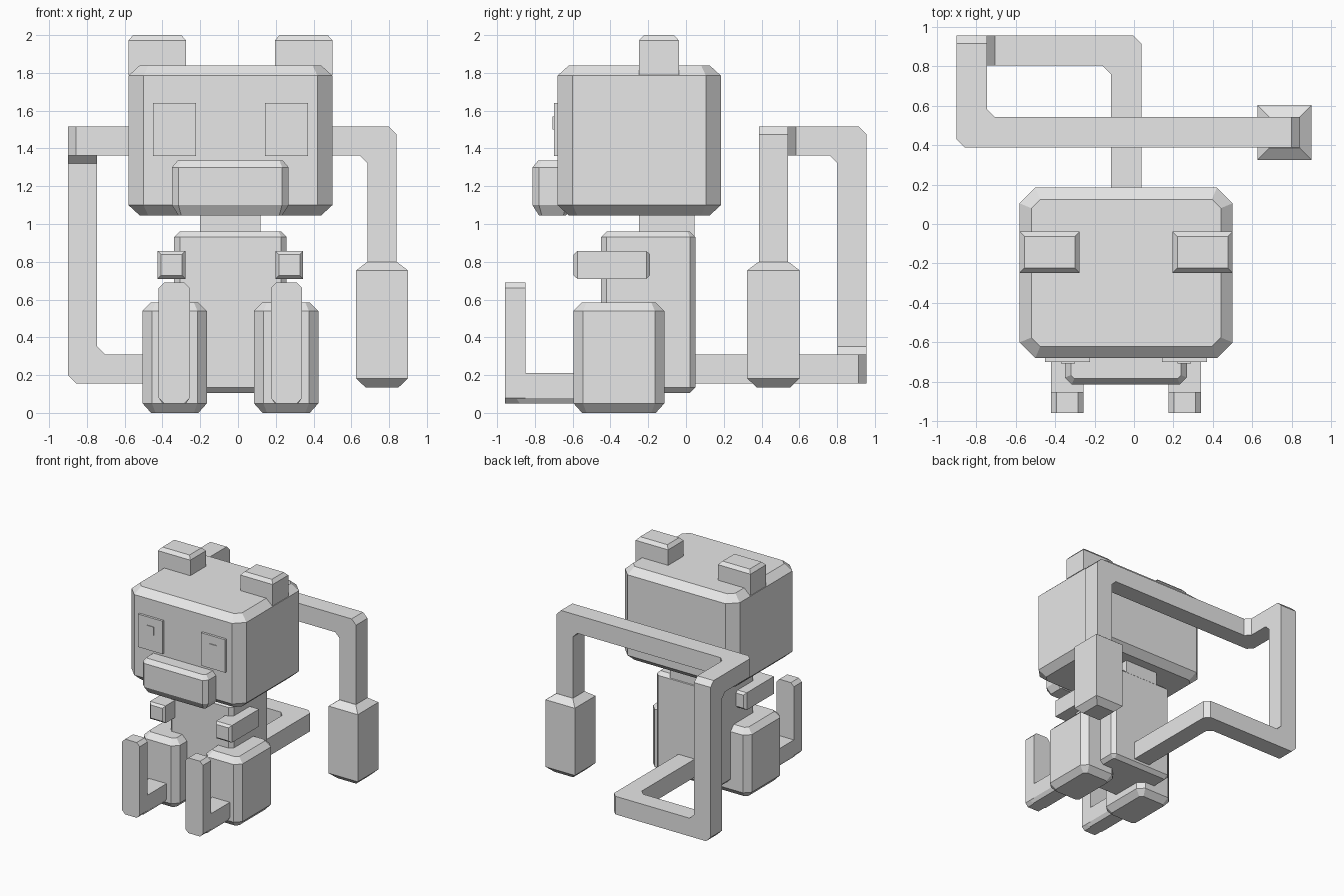
import bpy, bmesh
from mathutils import Vector

cube = bpy.data.objects.get("Cube")
if cube:
    bpy.data.objects.remove(cube, do_unlink=True)

GREY = (0.8, 0.8, 0.8, 1)
mat = bpy.data.materials.new("plain grey")
mat.use_nodes = True
mat.diffuse_color = GREY
mat.node_tree.nodes["Principled BSDF"].inputs["Base Color"].default_value = GREY


def loft(name, rings):
    """Skin a list of equal point rings and cap both ends."""
    bm = bmesh.new()
    loops = [[bm.verts.new(p) for p in ring] for ring in rings]
    n = len(loops[0])
    for a, b in zip(loops, loops[1:]):
        for i in range(n):
            j = (i + 1) % n
            bm.faces.new((a[i], a[j], b[j], b[i]))
    bm.faces.new(loops[0][::-1])
    bm.faces.new(loops[-1])
    bmesh.ops.recalc_face_normals(bm, faces=bm.faces)
    me = bpy.data.meshes.new(name)
    bm.to_mesh(me)
    bm.free()
    me.materials.append(mat)
    ob = bpy.data.objects.new(name, me)
    bpy.context.collection.objects.link(ob)
    return ob


def outline(u, v, cut, inset):
    """Rectangle with cut corners, shrunk by inset."""
    u0, u1, v0, v1 = u[0] + inset, u[1] - inset, v[0] + inset, v[1] - inset
    c = max(cut - 0.586 * inset, cut * 0.4)
    if not cut:
        return [(u0, v0), (u1, v0), (u1, v1), (u0, v1)]
    return [(u0 + c, v0), (u1 - c, v0), (u1, v0 + c), (u1, v1 - c),
            (u1 - c, v1), (u0 + c, v1), (u0, v1 - c), (u0, v0 + c)]


def block(name, x, y, z, cut=0, low=(0, 0), high=(0, 0), axis="z"):
    """Box along an axis; low and high are (inset, depth) of the end chamfers."""
    u, v, t = (x, y, z) if axis == "z" else (x, z, y)
    levels = [(t[0], low[0])]
    if low[1]:
        levels.append((t[0] + low[1], 0))
    if high[1]:
        levels.append((t[1] - high[1], 0))
    levels.append((t[1], high[0]))
    rings = []
    for h, inset in levels:
        pts = outline(u, v, cut, inset)
        rings.append([(a, b, h) if axis == "z" else (a, h, b) for a, b in pts])
    return loft(name, rings)


def tube(name, path, half, cut):
    """Square bar along a right-angled path, with chamfered bends."""
    pts = [Vector(p) for p in path]
    dirs = [(b - a).normalized() for a, b in zip(pts, pts[1:])]
    side = Vector((half, 0, 0))
    up = dirs[0].cross(side)
    offs = [side + up, up - side, -side - up, side - up]
    rings = [[pts[0] + o for o in offs]]
    for p, d0, d1 in zip(pts[1:], dirs, dirs[1:]):
        mitre = [o - d0 * o.dot(d1) for o in offs]
        rings.append([p + m - d0 * cut for m in mitre])
        rings.append([p + m + d1 * cut for m in mitre])
        offs = [m - d1 * m.dot(d1) for m in mitre]
    rings.append([pts[-1] + o for o in offs])
    return loft(name, rings)


MID = -0.04  # middle of the figure in x

# Head, snout, neck and body
block("head", (-0.58, 0.50), (-0.68, 0.185), (1.045, 1.84), 0.08, (0.06, 0.055), (0.06, 0.055))
block("snout", (-0.35, 0.268), (-0.813, -0.6), (1.045, 1.335), 0.035, (0.035, 0.055), (0.03, 0.035))
block("neck", (-0.20, 0.118), (-0.25, 0.045), (0.9, 1.1))
block("body", (-0.338, 0.258), (-0.45, 0.05), (0.105, 0.96), 0.03, (0.03, 0.03), (0.03, 0.03))

# Paired parts, mirrored about the middle
for s, side in ((-1, "right"), (1, "left")):
    def span(inner, outer):
        return tuple(sorted((MID + s * inner, MID + s * outer)))

    block(side + "_ear", span(0.235, 0.54), (-0.248, -0.038), (1.79, 2.0), 0, (0, 0), (0.025, 0.028))
    block(side + "_eye", span(0.182, 0.41), (-0.70, -0.66), (1.36, 1.64))
    block(side + "_pupil", span(0.26, 0.33), (-0.706, -0.69), (1.50, 1.57))
    block(side + "_arm", span(0.238, 0.385), (-0.595, -0.19), (0.71, 0.857), 0,
          (0.018, 0.02), (0.018, 0.02), "y")
    block(side + "_leg", span(0.125, 0.465), (-0.595, -0.115), (0, 0.585), 0.05,
          (0.045, 0.05), (0.045, 0.045))
    block(side + "_foot", span(0.215, 0.38), (-0.9, -0.5), (0.05, 0.21), 0, (0.02, 0.03))
    block(side + "_toe", span(0.215, 0.38), (-0.957, -0.85), (0.05, 0.69), 0.028, axis="y")

# Winding tail with a heavy tip
tube("tail", [(MID, 0, 0.233), (MID, 0.879, 0.233), (-0.823, 0.879, 0.233), (-0.823, 0.879, 1.44),
              (-0.823, 0.464, 1.44), (0.763, 0.464, 1.44), (0.763, 0.464, 0.77)], 0.077, 0.042)
block("tail_tip", (0.625, 0.9), (0.324, 0.602), (0.135, 0.80), 0, (0.05, 0.048), (0.06, 0.046))
